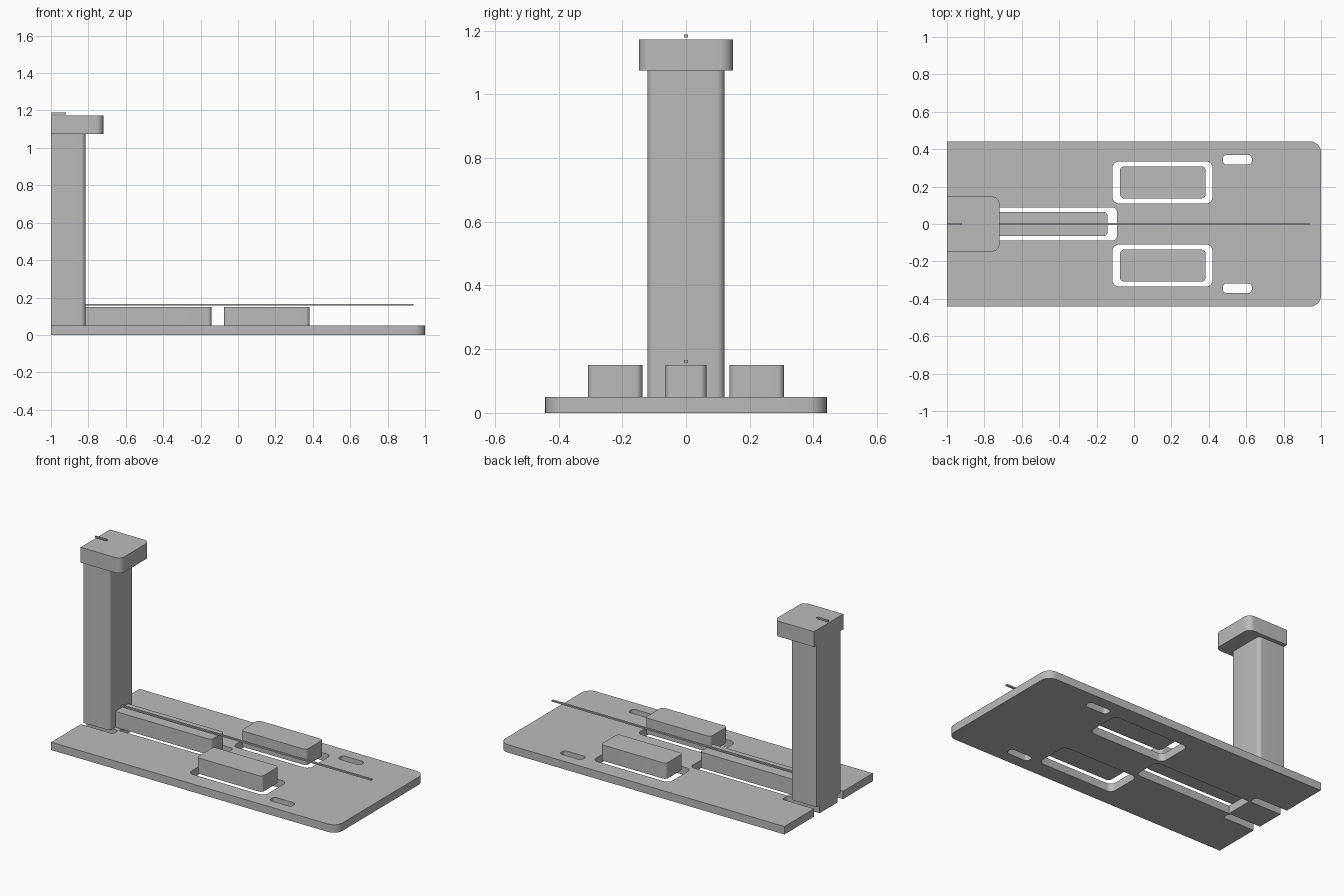
import bpy
import bmesh
import math

if "Cube" in bpy.data.objects:
    bpy.data.objects.remove(bpy.data.objects["Cube"], do_unlink=True)

grey = bpy.data.materials.new("plain grey")
grey.use_nodes = True
tone = (0.5, 0.5, 0.5, 1)
grey.diffuse_color = tone
grey.node_tree.nodes["Principled BSDF"].inputs["Base Color"].default_value = tone


def add_prism(bm, x, y, z, radius=0, back_round=False, steps=8):
    """Extruded rectangle with rounded +x corners, and -x ones on request."""
    corners = [(x[1], y[0], -90, True), (x[1], y[1], 0, True),
               (x[0], y[1], 90, back_round), (x[0], y[0], 180, back_round)]
    mid_x, mid_y = sum(x) / 2, sum(y) / 2
    points = []
    for cx, cy, start, rounded in corners:
        if not (rounded and radius):
            points.append((cx, cy))
            continue
        ox = cx - math.copysign(radius, cx - mid_x)
        oy = cy - math.copysign(radius, cy - mid_y)
        for i in range(steps + 1):
            a = math.radians(start + 90 * i / steps)
            points.append((ox + radius * math.cos(a), oy + radius * math.sin(a)))
    bottom = bm.faces.new([bm.verts.new((px, py, z[0])) for px, py in points])
    ext = bmesh.ops.extrude_face_region(bm, geom=[bottom], use_keep_orig=True)
    top = [v for v in ext["geom"] if isinstance(v, bmesh.types.BMVert)]
    bmesh.ops.translate(bm, verts=top, vec=(0, 0, z[1] - z[0]))
    bmesh.ops.recalc_face_normals(bm, faces=bm.faces)


def make_object(name, prisms):
    bm = bmesh.new()
    for args in prisms:
        add_prism(bm, *args)
    mesh = bpy.data.meshes.new(name)
    bm.to_mesh(mesh)
    bm.free()
    mesh.materials.append(grey)
    obj = bpy.data.objects.new(name, mesh)
    bpy.context.collection.objects.link(obj)
    return obj


def select(obj):
    bpy.ops.object.select_all(action="DESELECT")
    obj.select_set(True)
    bpy.context.view_layer.objects.active = obj


def smooth(obj):
    select(obj)
    bpy.ops.object.shade_smooth_by_angle(angle=math.radians(30))


def mirrored(y, side):
    return tuple(sorted((side * y[0], side * y[1])))


# Base plate and its openings
plate_top, block_top = 0.05, 0.15
plate = make_object("base_plate", [((-1, 1), (-0.442, 0.442), (0, plate_top), 0.06)])
through = (-0.1, 0.2)
foot_end = -0.775
openings = [((foot_end + 0.003, -0.09), (-0.088, 0.088), through, 0.025)]
for side in (1, -1):
    openings += [
        ((-0.115, 0.42), mirrored((0.11, 0.335), side), through, 0.035, True),
        ((0.475, 0.63), mirrored((0.318, 0.37), side), through, 0.02, True),
        ((-1.1, foot_end), mirrored((0.09, 0.145), side), through, 0.015),
    ]
cutter = make_object("opening_cutter", openings)
cutter.hide_render = True
cut = plate.modifiers.new("openings", "BOOLEAN")
cut.operation = "DIFFERENCE"
cut.solver = "EXACT"
cut.object = cutter
select(plate)
bpy.ops.object.modifier_apply(modifier=cut.name)
bpy.data.objects.remove(cutter, do_unlink=True)
smooth(plate)

# Raised blocks above the openings
height = (plate_top, block_top)
for name, side in (("left_block", 1), ("right_block", -1)):
    smooth(make_object(name, [((-0.075, 0.383), mirrored((0.137, 0.308), side),
                               height, 0.022, True)]))
smooth(make_object("middle_block", [((-0.82, -0.142), (-0.064, 0.064), height, 0.02)]))

# Upright column with its cap
smooth(make_object("column", [((-1, -0.815), (-0.121, 0.121), (plate_top, 1.075), 0.025)]))
smooth(make_object("column_cap", [((-1, -0.72), (-0.147, 0.147), (1.075, 1.172), 0.04)]))

# Thin centre rods
make_object("long_rod", [((-0.82, 0.937), (-0.006, 0.006), (0.157, 0.166))])
make_object("short_rod", [((-1, -0.92), (-0.006, 0.006), (1.179, 1.188))])
